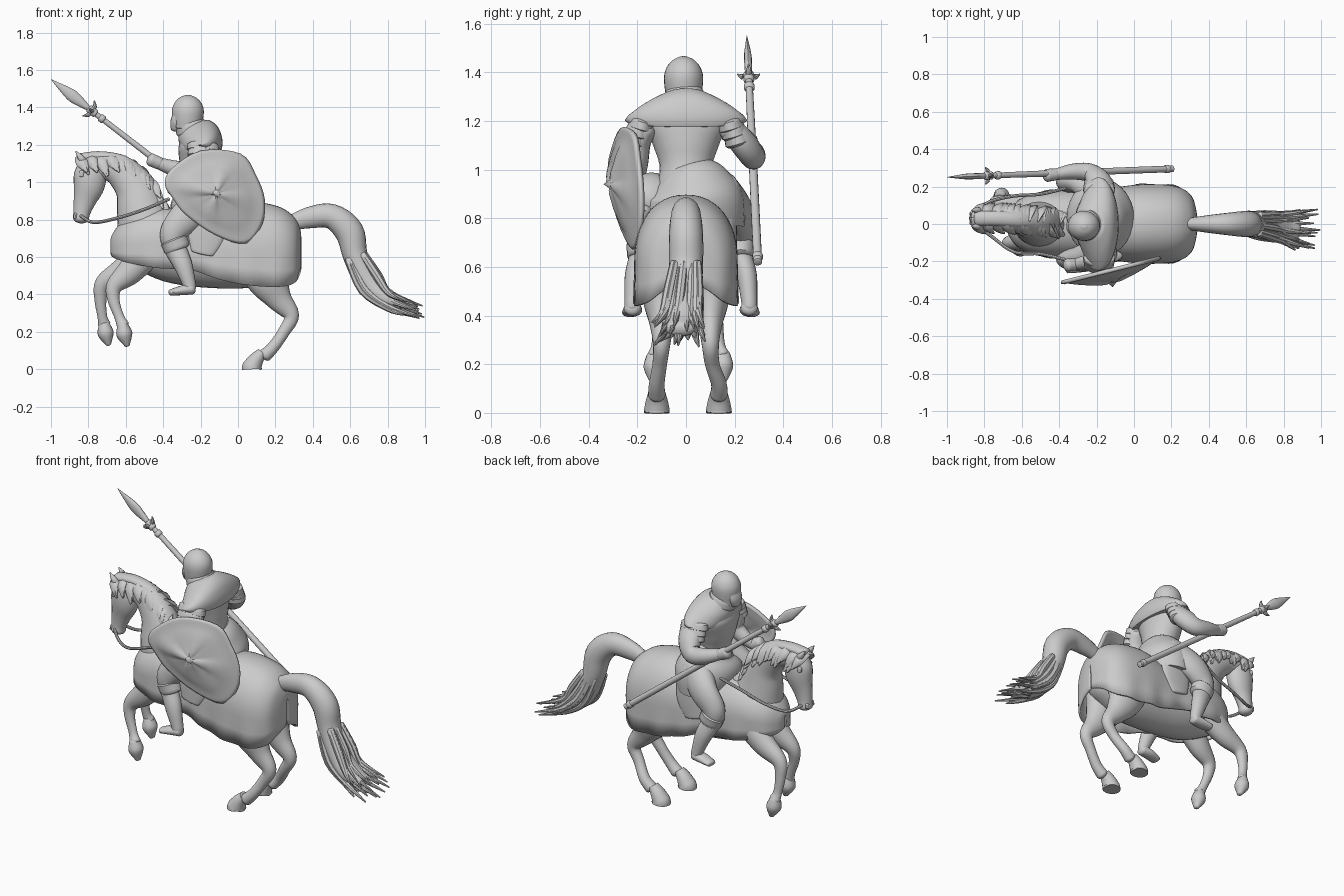
import bpy, math, random
from mathutils import Vector
random.seed(4)
Y = Vector((0, 1, 0))


def make(name, verts, faces, thick=0):
    me = bpy.data.meshes.new(name)
    me.from_pydata([tuple(v) for v in verts], [], faces)
    ob = bpy.data.objects.new(name, me)
    bpy.context.collection.objects.link(ob)
    if thick:
        m = ob.modifiers.new("thickness", 'SOLIDIFY')
        m.thickness, m.offset = thick, 0
    return ob


def smooth_rows(rows, steps):
    """Catmull-Rom interpolation of rows of numbers."""
    out, n = [], len(rows)
    for i in range(n - 1):
        a, b, c, d = rows[max(i - 1, 0)], rows[i], rows[i + 1], rows[min(i + 2, n - 1)]
        for s in range(steps):
            t = s / steps
            out.append([0.5 * (2 * q + (r - p) * t + (2 * p - 5 * q + 4 * r - u) * t * t
                        + (3 * q - p - 3 * r + u) * t ** 3) for p, q, r, u in zip(a, b, c, d)])
    return out + [list(rows[-1])]


def loft(name, rows, seg=20, steps=5, cap=0.6):
    """Tube through rows (x, y, z, radius along y, radius across)."""
    rows = smooth_rows(rows, steps)
    pts = [Vector(r[:3]) for r in rows]
    n = len(rows)
    rings = []
    for i, r in enumerate(rows):
        t = (pts[min(i + 1, n - 1)] - pts[max(i - 1, 0)]).normalized()
        rings.append((pts[i], t, r[3], r[4]))

    def dome(ring, sign):
        c, t, a, b = ring
        return [(c + t * sign * cap * min(a, b) * math.sin(k), t, a * math.cos(k), b * math.cos(k))
                for k in (0.5, 0.95, 1.3, 1.5)]
    if cap:
        rings = dome(rings[0], -1)[::-1] + rings + dome(rings[-1], 1)
    verts, faces = [], []
    for c, t, a, b in rings:
        side = (Y - t * t.dot(Y)).normalized()
        other = t.cross(side)
        for k in range(seg):
            w = math.tau * k / seg
            verts.append(c + side * a * math.cos(w) + other * b * math.sin(w))
    for i in range(len(rings) - 1):
        for k in range(seg):
            j = (k + 1) % seg
            faces.append((i * seg + k, i * seg + j, (i + 1) * seg + j, (i + 1) * seg + k))
    faces += [tuple(range(seg))[::-1], tuple(range(len(verts) - seg, len(verts)))]
    return make(name, verts, faces)


# horse body under the cloth
loft("horse_body", [(.22, 0, .66, .14, .15), (.08, 0, .63, .17, .19), (-.15, 0, .62, .16, .185),
                    (-.38, 0, .64, .15, .17), (-.57, 0, .67, .1, .11)], 28)

# cloth covering: rows of x, top, half width, hem height
rows = smooth_rows([(.332, .7, .005, .54), (.325, .75, .08, .51), (.295, .81, .155, .46), (.21, .865, .198, .44),
                    (.05, .89, .205, .45), (-.1, .86, .19, .48), (-.25, .84, .18, .53), (-.42, .86, .175, .54),
                    (-.54, .83, .155, .56), (-.62, .78, .115, .58), (-.665, .72, .055, .6), (-.675, .69, .005, .62)], 5)
verts, faces, n = [], [], 29
for x, top, w, hem in rows:
    mid = hem + 0.42 * (top - hem)
    fold = 1 + .03 * math.sin(x * 38)
    w = max(w, .002)
    verts += [(x, w * fold, hem), (x, w * (1 + fold) / 2, (hem + mid) / 2)]
    for k in range(n - 4):
        a = math.pi * k / (n - 5)
        c = math.cos(a)
        verts.append((x, w * math.copysign(abs(c) ** .9, c), mid + (top - mid) * abs(math.sin(a)) ** .95))
    verts += [(x, -w * (1 + fold) / 2, (hem + mid) / 2), (x, -w * fold, hem)]
for i in range(len(rows) - 1):
    faces += [(i * n + k, i * n + k + 1, (i + 1) * n + k + 1, (i + 1) * n + k) for k in range(n - 1)]
make("horse_cloth", verts, faces, .014)

# neck, head, ears
loft("horse_neck", [(-.47, 0, .68, .14, .18), (-.51, 0, .83, .115, .14), (-.55, .01, .97, .088, .11),
                    (-.65, .025, 1.07, .067, .083), (-.78, .03, 1.09, .05, .06)], 24)
loft("horse_head", [(-.79, .03, 1.11, .045, .06), (-.79, .03, 1.05, .062, .085), (-.797, .03, .98, .062, .083),
                    (-.82, .03, .9, .046, .06), (-.835, .03, .84, .04, .046), (-.84, .03, .805, .043, .042)], 24)
for s in (-1, 1):
    loft("horse_ear", [(-.82, .03 + .035 * s, 1.1, .018, .02), (-.84, .03 + .043 * s, 1.13, .018, .018),
                       (-.868, .03 + .043 * s, 1.165, .003, .003)], 10)
    loft("horse_eye", [(-.835, .03 + .05 * s, 1.055, .012, .014), (-.835, .031 + .05 * s, 1.035, .012, .014)], 10)
    loft("horse_nostril", [(-.868, .03 + .025 * s, .83, .012, .01), (-.87, .03 + .025 * s, .81, .012, .01)], 10)

# mane clumps along the crest
crest = smooth_rows([(-.84, .03, 1.13), (-.73, .03, 1.14), (-.6, .02, 1.112), (-.49, .01, 1.02), (-.415, 0, .88)], 5)
loft("mane_crest", [(*p, .04, .026) for p in crest], 14, 1)
for x, y, z in crest:
    for s in (-1, 1):
        r, d = random.uniform(-.015, .02), random.uniform(.07, .12)
        loft("mane_clump", [(x, y, z, .014, .032), (x + .01 + r, y + .052 * s, z - d * .35, .016, .03),
                            (x + .04 + r, y + .08 * s, z - d, .005, .006)], 8, 3)

# front legs and hooves
legs = {-.13: [(-.49, .62, .085), (-.58, .52, .07), (-.66, .445, .045), (-.665, .37, .032), (-.635, .28, .026), (-.615, .235, .034)],
        .15: [(-.49, .63, .085), (-.61, .53, .07), (-.72, .46, .045), (-.735, .37, .032), (-.725, .28, .026), (-.715, .24, .034)]}
for y, path in legs.items():
    loft("front_leg", [(x, y * (.6 + .08 * i), z, r * .85, r) for i, (x, z, r) in enumerate(path)])
    x, z, _ = path[-1]
    loft("front_hoof", [(x, y, z, .033, .03), (x + .008, y, z - .05, .044, .043), (x + .022, y, z - .105, .02, .016)], 16)

# hind legs and hooves
for s, y in ((-1, -.12), (1, .135)):
    loft("hind_leg", [(.13, .1 * s, .6, .08, .15), (.16, .105 * s, .48, .075, .115), (.22, .1 * s, .375, .052, .07),
                      (.285, .1 * s, .285, .036, .042), (.245, .108 * s, .2, .03, .032),
                      (.19, y, .12, .032, .032), (.145, y, .075, .036, .036)])
    loft("hind_hoof", [(.13, y, .09, .033, .028), (.1, y, .055, .044, .04), (.08, y, .022, .051, .05),
                       (.075, y, .01, .053, .054), (.075, y, 0, .053, .055)], 18, 4, 0)

# tail with loose strands
tail = [(.28, 0, .78, .03, .04), (.38, 0, .81, .045, .057), (.5, 0, .817, .06, .067), (.595, 0, .735, .07, .077),
        (.63, 0, .6, .07, .066), (.7, -.01, .46, .072, .068), (.79, -.02, .375, .08, .055), (.87, -.025, .345, .06, .032)]
loft("tail", tail)
for i in range(34):
    a, b = random.uniform(-1, 1), random.uniform(-1, 1)
    e = random.uniform(.86, .995)
    loft("tail_strand", [(.63 + .045 * b, .05 * a, .6 + .015 * b, .018, .02), (.705 + .045 * b, -.01 + .065 * a, .46 + .045 * b, .02, .022),
                         (.8, -.02 + .075 * a, .37 + .05 * b, .017, .017),
                         (e, -.03 + .11 * a, .335 - .25 * (e - .86) + .045 * b, .004, .004)], 8, 4)

# bridle and reins
for s in (-1, 1):
    loft("rein", [(-.84, .03 + .04 * s, .82, .009, .009), (-.77, .03 + .09 * s, .785, .009, .009),
                  (-.64, .15 * s, .81, .009, .009), (-.5, .16 * s, .855, .009, .009),
                  (-.37, .19 * s, .91, .009, .009)], 8)

# rider torso, skirt, shoulder cape
loft("rider_torso", [(-.18, .0, .88, .14, .13), (-.19, 0, 1.0, .108, .095), (-.205, 0, 1.1, .135, .105),
                     (-.215, 0, 1.2, .17, .105), (-.23, 0, 1.26, .1, .08)], 28)
loft("rider_skirt", [(-.19, .01, 1.0, .11, .1), (-.18, .025, .95, .16, .14), (-.18, .035, .88, .205, .18),
                     (-.18, .03, .78, .21, .16)], 28, 5, 0)
loft("shoulder_cape", [(-.245, 0, 1.315, .075, .07), (-.24, 0, 1.3, .095, .085), (-.225, 0, 1.27, .15, .105),
                       (-.205, 0, 1.235, .21, .115), (-.19, 0, 1.205, .25, .11), (-.19, 0, 1.19, .235, .1)], 32, 4, 0)

# helmet with face guard
loft("helmet", [(-.275, -.01, 1.285, .068, .07), (-.27, -.01, 1.33, .077, .081), (-.268, -.01, 1.385, .08, .085),
                (-.268, -.01, 1.425, .067, .071), (-.268, -.01, 1.452, .042, .045), (-.268, -.01, 1.464, .016, .018)], 28, 5, .15)
loft("face_guard", [(-.322, -.01, 1.36, .05, .028), (-.33, -.01, 1.32, .05, .032), (-.335, -.01, 1.285, .035, .025)], 16)
loft("neck_guard", [(-.25, -.005, 1.285, .088, .085), (-.26, -.007, 1.31, .082, .08)], 24)

# arms with layered sleeves
arms = {"lance_arm": [(-.18, .18, 1.17, .05, .07), (-.19, .235, 1.11, .055, .07), (-.24, .275, 1.055, .05, .055),
                      (-.33, .28, 1.07, .042, .045), (-.42, .265, 1.1, .03, .032)],
        "shield_arm": [(-.18, -.17, 1.17, .05, .07), (-.19, -.195, 1.11, .05, .07), (-.2, -.2, 1.03, .045, .055),
                       (-.26, -.205, .98, .038, .042), (-.31, -.215, .95, .03, .032)]}
for name, path in arms.items():
    s = 1 if path[0][1] > 0 else -1
    loft(name, path)
    x, y, z = path[-1][:3]
    loft("hand", [(x, y, z, .032, .034), (x - .045, y - .005, z + .02, .035, .036)], 14)
    for i in range(3):
        loft("sleeve_plate", [(-.185, (.178 + .014 * i) * s, 1.2 - .03 * i, .05, .084 - .003 * i),
                              (-.187, (.187 + .014 * i) * s, 1.17 - .03 * i, .055, .087 - .003 * i)], 20, 3, .3)

# legs and boots
for s, y in ((-1, -.22), (1, .26)):
    k = y - .035 * s
    loft("rider_leg", [(-.17, .13 * s, .9, .1, .1), (-.27, k - .01 * s, .82, .065, .09), (-.345, k, .73, .057, .072),
                       (-.335, k, .65, .05, .06), (-.295, y - .01 * s, .56, .042, .05), (-.262, y, .46, .033, .036),
                       (-.258, y, .435, .033, .034)])
    loft("trouser_hem", [(-.343, k, .69, .06, .073), (-.325, k, .645, .057, .07)], 20, 3, .3)
    loft("boot", [(-.245, y, .43, .034, .03), (-.3, y, .422, .04, .026), (-.36, y + .01 * s, .41, .034, .017)], 16)
    loft("saddle_flap", [(-.16, .17 * s, .84, .04, .1), (-.17, .19 * s, .72, .02, .1), (-.19, .195 * s, .62, .012, .06)], 16)

# lance: shaft, collar, blade, side wings
tip, butt = Vector((-1, .25, 1.55)), Vector((.205, .295, .62))


def on_lance(t, a, b):
    return (*tip.lerp(butt, t), a, b)


loft("lance_shaft", [on_lance(.13, .014, .014), on_lance(.5, .017, .017), on_lance(1, .018, .018)], 14, 4, .2)
loft("lance_blade", [on_lance(0, .001, .001), on_lance(.075, .014, .028), on_lance(.11, .016, .031), on_lance(.165, .015, .014)], 12)
for t in (.17, .185, .22, .97):
    loft("lance_collar", [on_lance(t, .022, .022), on_lance(t + .012, .022, .022)], 14, 2, .4)
d = (butt - tip).normalized()
across = d.cross(Y).normalized()
for v in (across, -across, Y * .9 + d * .1, -Y * .9 + d * .1):
    c = tip.lerp(butt, .18)
    loft("lance_wing", [(*c, .014, .014), (*(c + v * .028), .012, .012), (*(c + v * .05 - d * .02), .003, .003)], 8, 3)

# shield: domed fan with raised boss and ridges
rim = [(-.39, .99), (-.355, 1.07), (-.2, 1.165), (.01, 1.15), (.09, 1.04), (.138, .91), (.125, .775),
       (.04, .675), (-.12, .72), (-.28, .83), (-.35, .92)]
edge = smooth_rows(rim[-1:] + rim + rim[:1], 4)[4:-4]
edge += smooth_rows([rim[-2], rim[-1], rim[0], rim[1]], 4)[5:8]
edge = edge[:-3] + edge[-3:]
cx, cz = -.115, .94
verts, faces, m = [(cx, -.33, cz)], [], len(edge)
levels = (.06, .13, .2, .32, .5, .7, .88, .94, 1)
for q in levels:
    for x, z in edge:
        px, pz = cx + (x - cx) * q, cz + (z - cz) * q
        a = math.atan2(z - cz, x - cx) + .25
        ridge = .018 * math.cos(4 * a) * min(1, q * 4) * max(0, 1 - q * 1.2)
        lip = .006 if q > .9 else 0
        out = .055 * (1 - q * q) + .016 * max(0, 1 - q / .3) + max(ridge, 0) + lip
        verts.append((px, -.305 + .25 * (px + .39) - out, pz))
faces += [(0, 1 + k, 1 + (k + 1) % m) for k in range(m)]
for i in range(len(levels) - 1):
    o = 1 + i * m
    faces += [(o + k, o + m + k, o + m + (k + 1) % m, o + (k + 1) % m) for k in range(m)]
make("shield", verts, faces, .018)

# smooth shading everywhere
for ob in bpy.context.collection.objects:
    ob.select_set(True)
    bpy.context.view_layer.objects.active = ob
bpy.ops.object.shade_smooth_by_angle(angle=math.radians(40))
